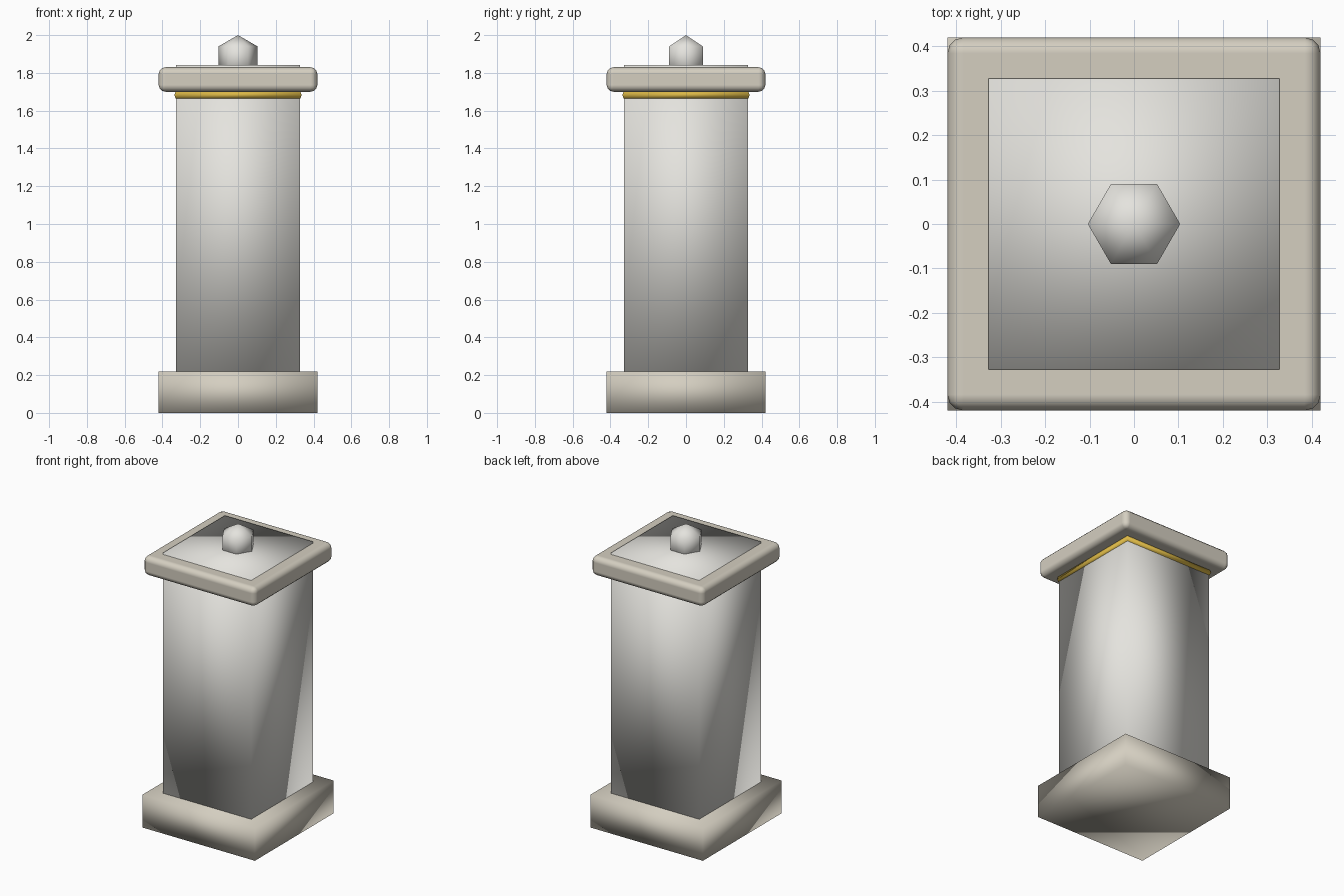
import bpy, bmesh, math

if "Cube" in bpy.data.objects:
    bpy.data.objects.remove(bpy.data.objects["Cube"])


def material(name, rgb):
    m = bpy.data.materials.new(name)
    m.diffuse_color = (*rgb, 1)
    m.use_nodes = True
    m.node_tree.nodes["Principled BSDF"].inputs["Base Color"].default_value = m.diffuse_color
    return m


pale = material("pale_stone", (0.78, 0.77, 0.73))
trim = material("warm_stone", (0.66, 0.62, 0.53))
gold = material("gold", (0.70, 0.47, 0.06))


def stack(name, sides, rings, mat, turn=0.0, bevel=0.0):
    """Smooth-shaded prism through (radius, z) rings; radius 0 makes a tip."""
    bm = bmesh.new()
    loops = []
    for r, z in rings:
        if r == 0:
            loops.append([bm.verts.new((0, 0, z))] * sides)
        else:
            loops.append([bm.verts.new((r * math.cos(turn + math.tau * i / sides),
                                        r * math.sin(turn + math.tau * i / sides), z))
                          for i in range(sides)])
    for a, b in zip(loops, loops[1:]):
        for i in range(sides):
            j = (i + 1) % sides
            bm.faces.new(list(dict.fromkeys((a[i], a[j], b[j], b[i]))))
    if rings[0][0]:
        bm.faces.new(loops[0][::-1])
    if rings[-1][0]:
        bm.faces.new(loops[-1])
    bmesh.ops.recalc_face_normals(bm, faces=bm.faces)
    for f in bm.faces:
        f.smooth = True
    me = bpy.data.meshes.new(name)
    bm.to_mesh(me)
    bm.free()
    me.materials.append(mat)
    ob = bpy.data.objects.new(name, me)
    bpy.context.collection.objects.link(ob)
    if bevel:
        mod = ob.modifiers.new("round_edges", "BEVEL")
        mod.width = bevel
        mod.segments = 3
        mod.harden_normals = True
    return ob


def square(name, rings, mat, bevel=0.0):
    """Square stack given half-widths."""
    return stack(name, 4, [(h * math.sqrt(2), z) for h, z in rings], mat, math.pi / 4, bevel)


# plinth and shaft (the shaft runs up through the cap)
square("base", [(0.42, 0), (0.42, 0.22)], trim)
square("shaft", [(0.328, 0.22), (0.328, 1.842)], pale)

# thin gilded band with a ridge under the cap
square("gold_band", [(0.331, 1.665), (0.336, 1.683), (0.331, 1.702)], gold)

# rounded cap slab
square("cap", [(0.42, 1.70), (0.42, 1.83)], trim, bevel=0.036)

# six-sided low-poly ball finial, half sunk into the shaft top
R, C = 0.12, 1.88
stack("finial", 6, [(0, C - R), (R * math.cos(math.pi / 6), C - R / 2),
                    (R * math.cos(math.pi / 6), C + R / 2), (0, C + R)], pale)
